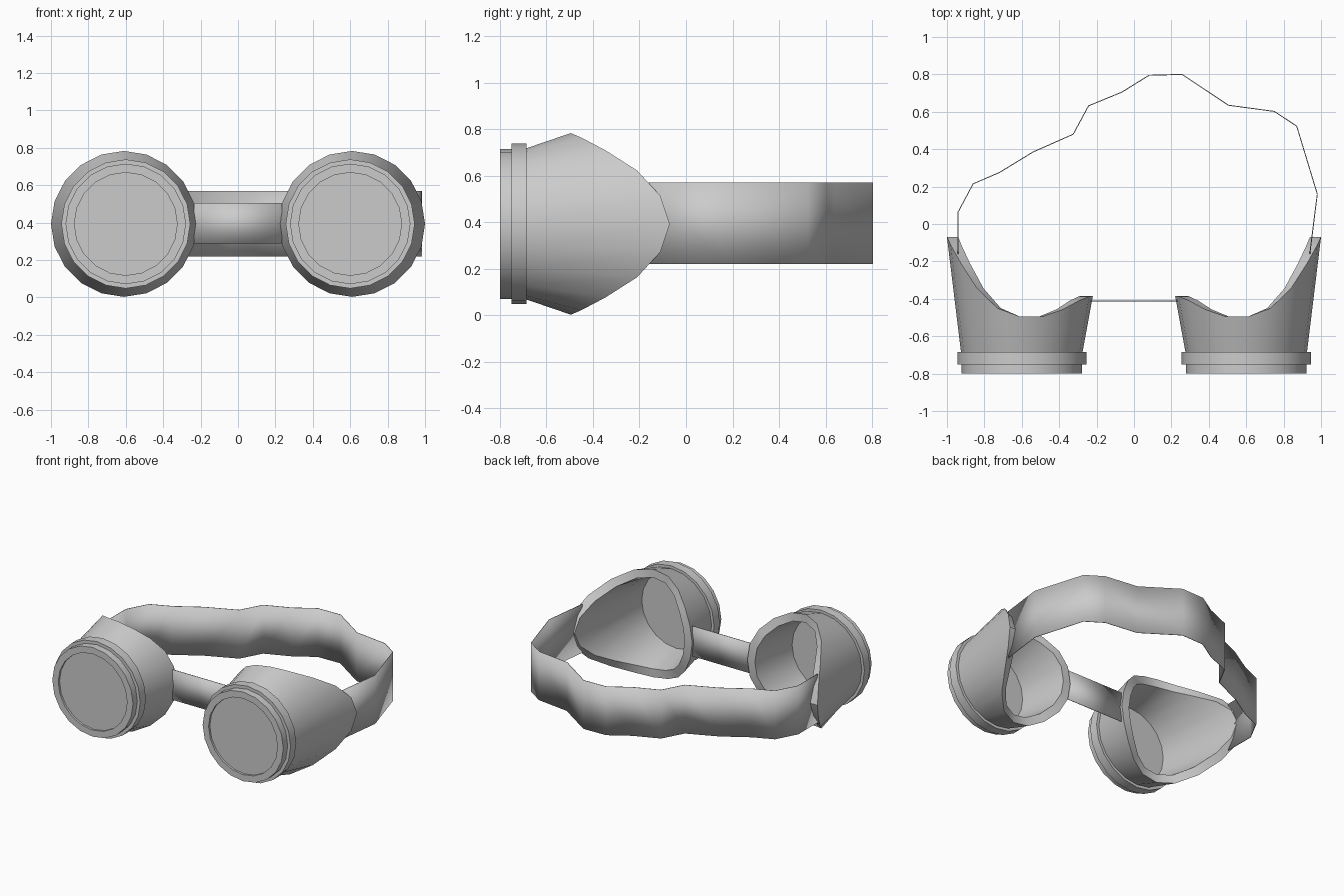
import bpy, bmesh, math

if "Cube" in bpy.data.objects:
    bpy.data.objects.remove(bpy.data.objects["Cube"])

SIDES = 20
CZ = 0.393
# depth of the face-side rim, from the temple (0 deg) over the top to the nose (180 deg)
RIM_Y = [-0.07, -0.11, -0.21, -0.345, -0.45, -0.495, -0.495, -0.457, -0.41, -0.387, -0.385]


def finish(bm, name, angle=30):
    bmesh.ops.recalc_face_normals(bm, faces=bm.faces)
    mesh = bpy.data.meshes.new(name)
    bm.to_mesh(mesh)
    bm.free()
    ob = bpy.data.objects.new(name, mesh)
    bpy.context.collection.objects.link(ob)
    bpy.ops.object.select_all(action='DESELECT')
    ob.select_set(True)
    bpy.context.view_layer.objects.active = ob
    bpy.ops.object.shade_smooth_by_angle(angle=math.radians(angle))
    return ob


def ring(bm, side, r, y, cx=0.60):
    """Circle of vertices facing y; y=None follows the shaped rim."""
    verts = []
    for i in range(SIDES):
        a = 2 * math.pi * i / SIDES
        yy = RIM_Y[min(i, SIDES - i)] if y is None else y
        verts.append(bm.verts.new((side * (cx + r * math.cos(a)), yy, CZ + r * math.sin(a))))
    return verts


def bridge_rings(bm, a, b):
    for i in range(SIDES):
        j = (i + 1) % SIDES
        bm.faces.new((a[i], a[j], b[j], b[i]))


def eyecup(side, name):
    # closed profile: lens bezel, collar, flared cup, rim, inner wall
    profile = [(0.275, -0.80), (0.322, -0.80), (0.322, -0.75), (0.345, -0.75),
               (0.345, -0.685), (0.325, -0.685), (0.39, None, 0.61),
               (0.33, None, 0.61), (0.275, -0.74)]
    bm = bmesh.new()
    rings = [ring(bm, side, *p) for p in profile]
    for k in range(len(rings)):
        bridge_rings(bm, rings[k], rings[(k + 1) % len(rings)])
    return finish(bm, name)


def lens(side, name):
    bm = bmesh.new()
    front, back = ring(bm, side, 0.277, -0.785), ring(bm, side, 0.277, -0.745)
    bridge_rings(bm, front, back)
    bm.faces.new(front)
    bm.faces.new(back)
    return finish(bm, name)


def band(points, z0, z1, name):
    """Thin upright strip along a path in plan."""
    bm = bmesh.new()
    low = [bm.verts.new((x, y, z0)) for x, y in points]
    high = [bm.verts.new((x, y, z1)) for x, y in points]
    for i in range(len(points) - 1):
        bm.faces.new((low[i], low[i + 1], high[i + 1], high[i]))
    ob = finish(bm, name, 40)
    mod = ob.modifiers.new("thickness", 'SOLIDIFY')
    mod.thickness = 0.005
    mod.offset = 0
    return ob


# Eyecups and lenses
for side, label in ((-1, "left"), (1, "right")):
    eyecup(side, label + "_eyecup")
    lens(side, label + "_lens")

# Nose bridge
band([(-0.235, -0.411), (0.235, -0.411)], 0.287, 0.505, "nose_bridge")

# Head strap
band([(-0.94, -0.16), (-0.94, 0.065), (-0.86, 0.215), (-0.72, 0.275), (-0.54, 0.385),
      (-0.325, 0.48), (-0.243, 0.632), (-0.065, 0.705), (0.08, 0.795), (0.257, 0.80),
      (0.505, 0.635), (0.75, 0.602), (0.87, 0.523), (0.98, 0.16), (0.94, -0.16)],
     0.22, 0.57, "head_strap")
